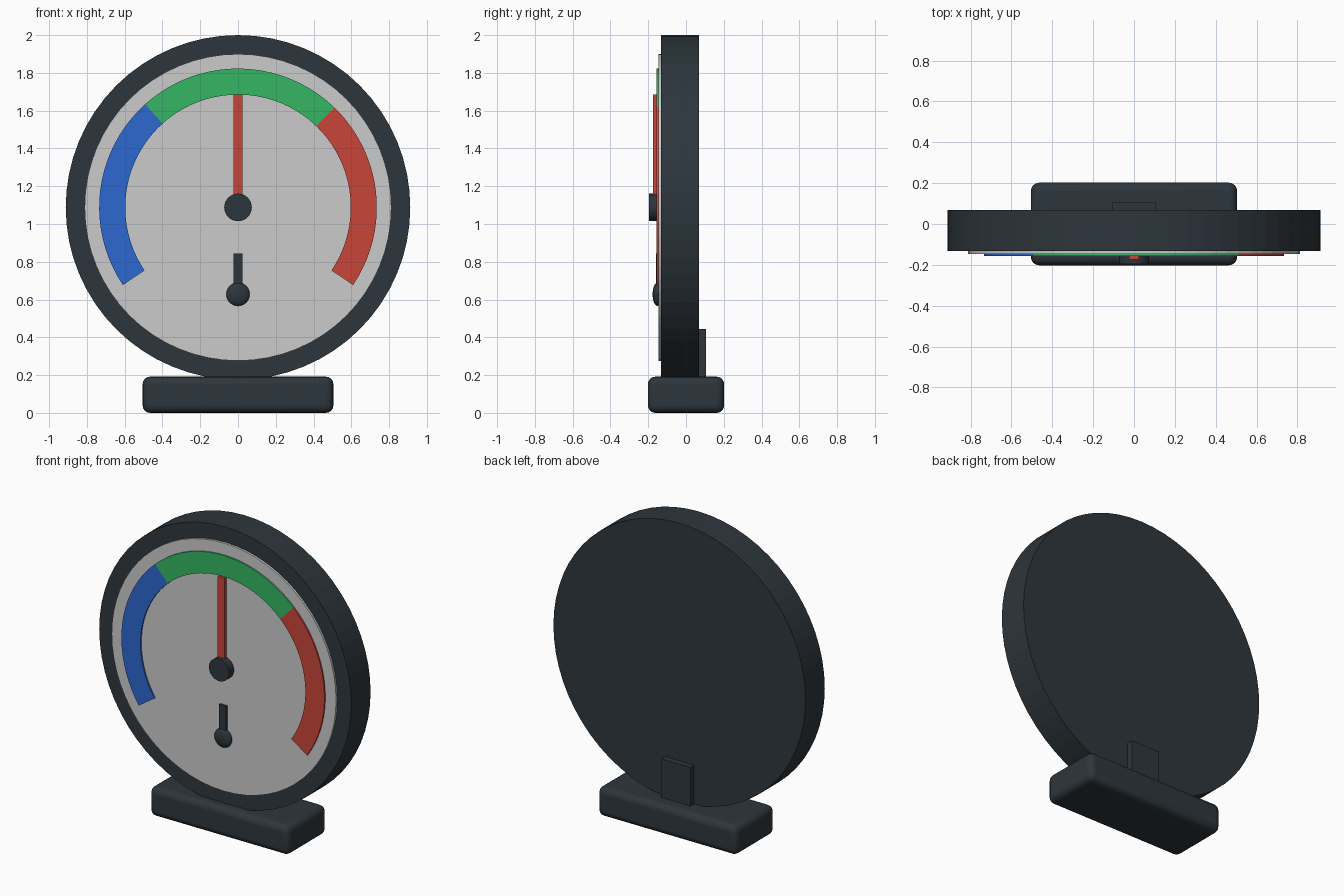
import bpy
import bmesh
import math
from mathutils import Matrix

cube = bpy.data.objects.get("Cube")
if cube:
    bpy.data.objects.remove(cube, do_unlink=True)


def material(name, rgb):
    m = bpy.data.materials.new(name)
    m.use_nodes = True
    m.diffuse_color = (*rgb, 1)
    m.node_tree.nodes["Principled BSDF"].inputs["Base Color"].default_value = (*rgb, 1)
    return m


DARK = material("charcoal", (0.027, 0.037, 0.045))
PALE = material("pale_grey", (0.6, 0.6, 0.605))
BLUE = material("blue", (0.026, 0.14, 0.62))
GREEN = material("green", (0.036, 0.47, 0.127))
RED = material("red", (0.58, 0.06, 0.042))

CENTRE = 1.088  # height of the dial centre


def finish(name, bm, mat):
    bmesh.ops.recalc_face_normals(bm, faces=bm.faces)
    mesh = bpy.data.meshes.new(name)
    bm.to_mesh(mesh)
    bm.free()
    mesh.materials.append(mat)
    obj = bpy.data.objects.new(name, mesh)
    bpy.context.collection.objects.link(obj)
    return obj


def disc(name, radius, front, back, z, mat, sides=64):
    """Cylinder whose axis runs from front to back."""
    bm = bmesh.new()
    place = Matrix.Translation((0, (front + back) / 2, z)) @ Matrix.Rotation(math.pi / 2, 4, "X")
    bmesh.ops.create_cone(bm, cap_ends=True, segments=sides, radius1=radius,
                          radius2=radius, depth=back - front, matrix=place)
    return finish(name, bm, mat)


def box(name, x, y, z, mat, bevel=0):
    """Box spanning the given (low, high) ranges."""
    bm = bmesh.new()
    spans = (x, y, z)
    size = [hi - lo for lo, hi in spans]
    mid = [(hi + lo) / 2 for lo, hi in spans]
    bmesh.ops.create_cube(bm, size=1, matrix=Matrix.Translation(mid) @ Matrix.Diagonal((*size, 1)))
    obj = finish(name, bm, mat)
    if bevel:
        mod = obj.modifiers.new("rounded_edges", "BEVEL")
        mod.width = bevel
        mod.segments = 4
    return obj


def band(name, start, end, mat, inner=0.597, outer=0.735, front=-0.156, back=-0.14):
    """Arc-shaped plate between two angles in degrees."""
    bm = bmesh.new()
    steps = 20
    rings = []
    for i in range(steps + 1):
        a = math.radians(start + (end - start) * i / steps)
        rings.append([bm.verts.new((r * math.cos(a), y, CENTRE + r * math.sin(a)))
                      for r, y in ((inner, front), (outer, front), (outer, back), (inner, back))])
    for a, b in zip(rings, rings[1:]):
        for k in range(4):
            n = (k + 1) % 4
            bm.faces.new((a[k], a[n], b[n], b[k]))
    bm.faces.new(rings[0])
    bm.faces.new(rings[-1])
    return finish(name, bm, mat)


# Housing and dial face
disc("housing", 0.912, -0.132, 0.068, CENTRE, DARK)
disc("dial_face", 0.812, -0.146, -0.12, CENTRE, PALE)

# Coloured range bands
band("cold_band", 132, 214, BLUE)
band("comfort_band", 46, 132, GREEN)
band("hot_band", -34, 46, RED)

# Needle and hub
box("needle", (-0.025, 0.025), (-0.174, -0.157), (CENTRE, 1.686), RED)
disc("needle_hub", 0.073, -0.196, -0.14, CENTRE, DARK, 32)

# Small thermometer symbol
box("symbol_stem", (-0.025, 0.025), (-0.16, -0.14), (0.63, 0.843), DARK)
bm = bmesh.new()
bmesh.ops.create_uvsphere(bm, u_segments=24, v_segments=12, radius=0.062,
                          matrix=Matrix.Translation((0, -0.152, 0.628)) @ Matrix.Diagonal((1, 0.4, 1, 1)))
bulb = finish("symbol_bulb", bm, DARK)

# Foot and rear brace
foot = box("foot", (-0.505, 0.505), (-0.202, 0.202), (0, 0.192), DARK, 0.04)
box("rear_brace", (-0.106, 0.106), (0.03, 0.106), (0.15, 0.445), DARK)

# Smooth the rounded parts
bpy.ops.object.select_all(action="DESELECT")
for obj in (foot, bulb):
    obj.select_set(True)
bpy.context.view_layer.objects.active = foot
bpy.ops.object.shade_smooth_by_angle(angle=math.radians(35))
